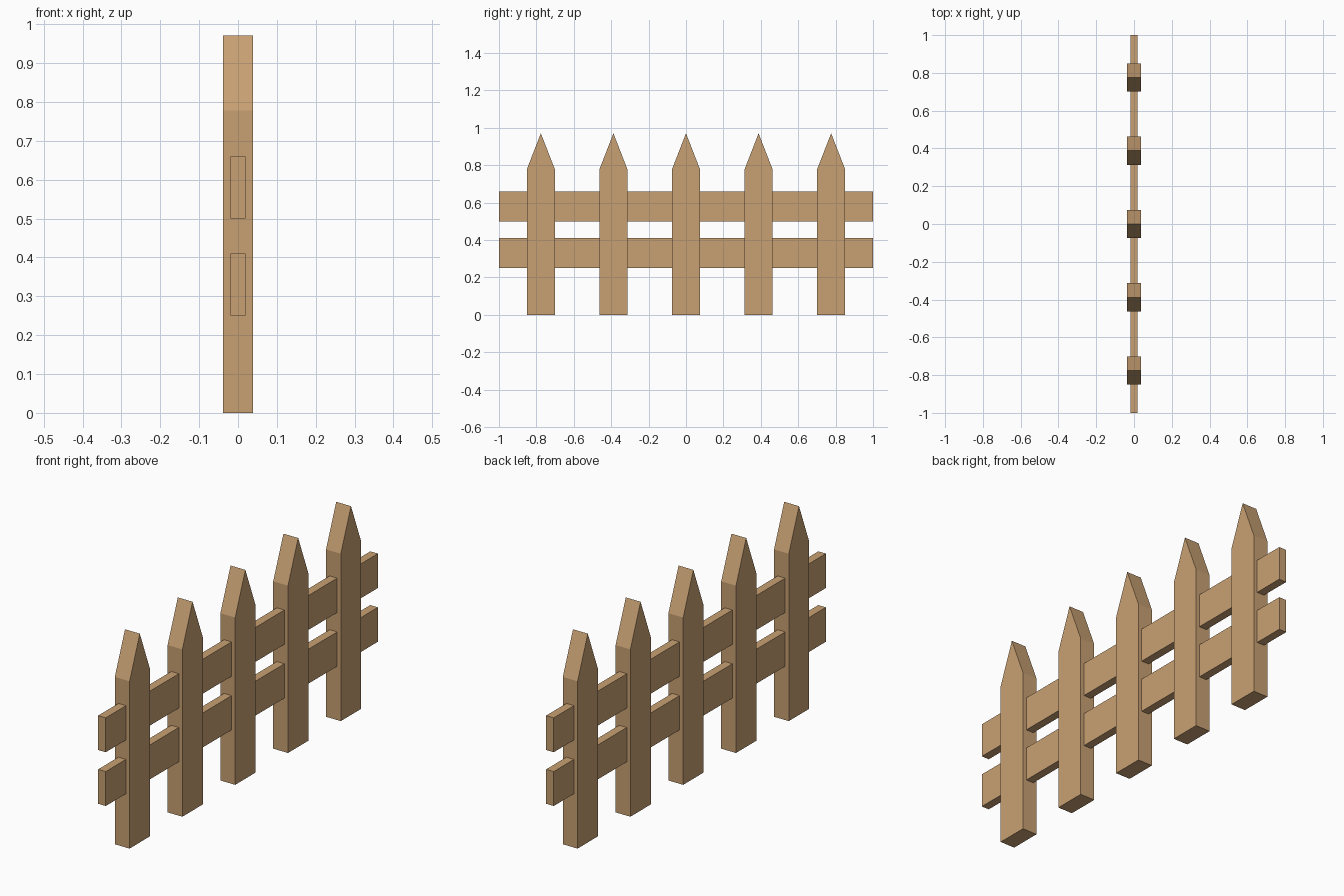
import bpy

if "Cube" in bpy.data.objects:
    bpy.data.objects.remove(bpy.data.objects["Cube"])

# One flat wood colour
wood = bpy.data.materials.new("light_wood")
wood.diffuse_color = (0.58, 0.355, 0.172, 1)
wood.use_nodes = True
wood.node_tree.nodes["Principled BSDF"].inputs["Base Color"].default_value = wood.diffuse_color


def extrude_profile(name, profile, half_x, y=0.0):
    """Extrude a closed (y, z) profile along x, centred on x = 0."""
    n = len(profile)
    verts = [(x, py, pz) for x in (-half_x, half_x) for py, pz in profile]
    faces = [tuple(reversed(range(n))), tuple(range(n, 2 * n))]
    faces += [(i, (i + 1) % n, n + (i + 1) % n, n + i) for i in range(n)]
    mesh = bpy.data.meshes.new(name)
    mesh.from_pydata(verts, [], faces)
    mesh.materials.append(wood)
    obj = bpy.data.objects.new(name, mesh)
    obj.location.y = y
    bpy.context.collection.objects.link(obj)
    return obj


# Pointed pickets
picket = [(-0.075, 0), (0.075, 0), (0.075, 0.778), (0, 0.971), (-0.075, 0.778)]
for i in range(5):
    extrude_profile(f"picket_{i + 1}", picket, 0.038, (i - 2) * 0.388)

# Horizontal rails running through the pickets
for name, z in (("lower_rail", 0.25), ("upper_rail", 0.50)):
    rail = [(-1, z), (1, z), (1, z + 0.16), (-1, z + 0.16)]
    extrude_profile(name, rail, 0.0195)
